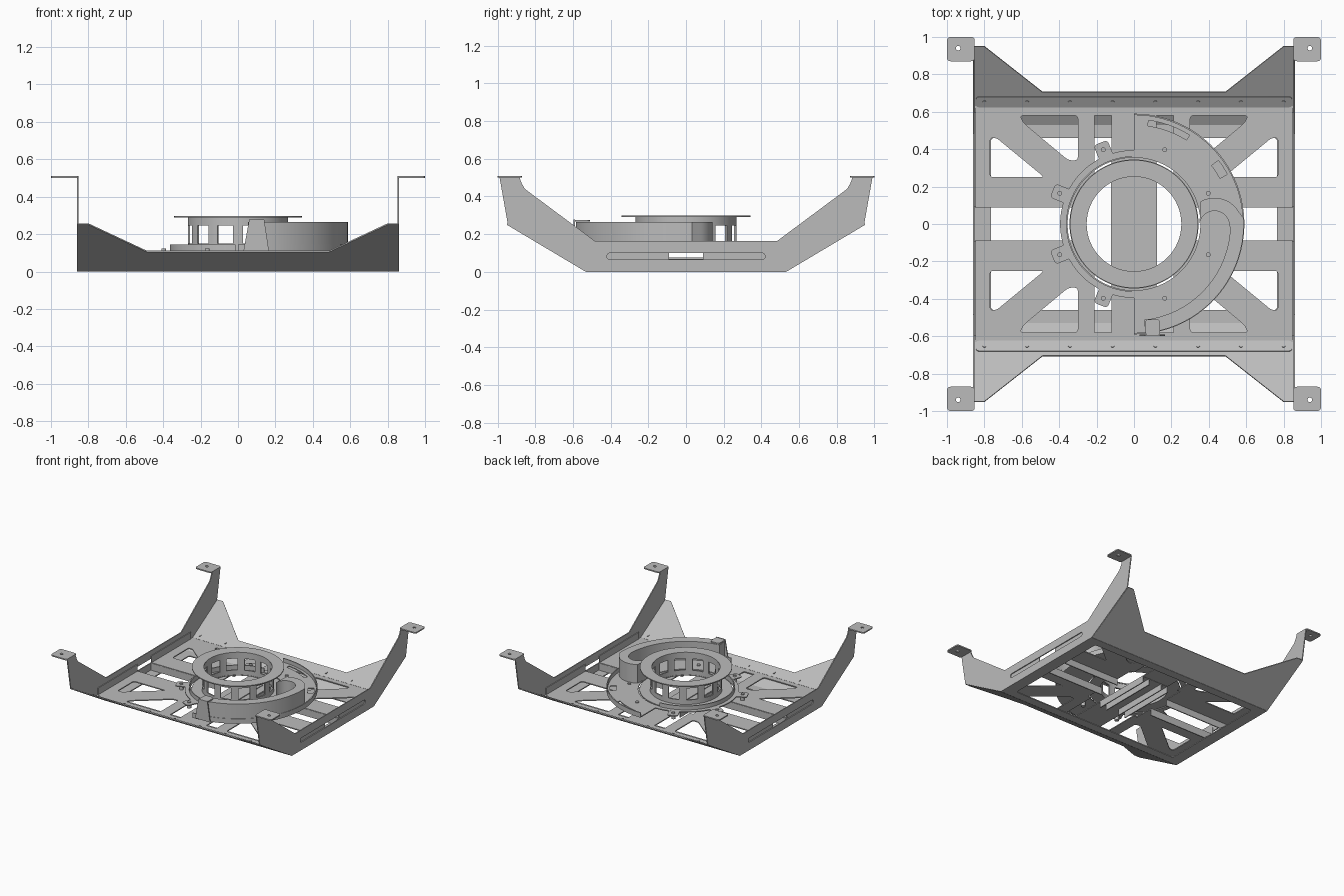
import bpy, bmesh
from math import sin, cos, radians, hypot
from mathutils import Matrix, Vector

cube = bpy.data.objects.get("Cube")
if cube:
    bpy.data.objects.remove(cube)

steel = bpy.data.materials.new("grey_steel")
steel.use_nodes = True
grey = (0.5, 0.5, 0.5, 1)
steel.diffuse_color = grey
steel.node_tree.nodes["Principled BSDF"].inputs["Base Color"].default_value = grey
parts = []


def frame(u, v, origin):
    """Matrix that lays a flat profile along u and v."""
    u, v = Vector(u).normalized(), Vector(v).normalized()
    m = Matrix((u, v, u.cross(v))).transposed().to_4x4()
    m.translation = Vector(origin)
    return m


def plate(name, outline, holes=(), thick=0.008, matrix=None):
    """Flat sheet with holes, extruded evenly about its own plane."""
    curve = bpy.data.curves.new(name, "CURVE")
    curve.dimensions, curve.fill_mode, curve.extrude = "2D", "BOTH", thick / 2
    for loop in [outline, *holes]:
        spline = curve.splines.new("POLY")
        spline.points.add(len(loop) - 1)
        for point, (x, y) in zip(spline.points, loop):
            point.co = (x, y, 0, 1)
        spline.use_cyclic_u = True
    temp = bpy.data.objects.new(name, curve)
    bpy.context.collection.objects.link(temp)
    graph = bpy.context.evaluated_depsgraph_get()
    mesh = bpy.data.meshes.new_from_object(temp.evaluated_get(graph))
    bpy.data.objects.remove(temp)
    bm = bmesh.new()
    bm.from_mesh(mesh)
    bmesh.ops.remove_doubles(bm, verts=bm.verts, dist=0.0001)
    bmesh.ops.recalc_face_normals(bm, faces=bm.faces)
    bm.transform(matrix or Matrix())
    bm.to_mesh(mesh)
    bm.free()
    mesh.name = name
    mesh.materials.clear()
    mesh.materials.append(steel)
    obj = bpy.data.objects.new(name, mesh)
    bpy.context.collection.objects.link(obj)
    parts.append(obj)
    return obj


def level(name, outline, z0, z1, holes=()):
    """Horizontal part between two heights."""
    return plate(name, outline, holes, z1 - z0, Matrix.Translation((0, 0, (z0 + z1) / 2)))


def rect(x0, x1, y0, y1):
    return [(x0, y0), (x1, y0), (x1, y1), (x0, y1)]


def arc(r, a0, a1, cx=0, cy=0):
    n = max(3, int(abs(a1 - a0) / 4))
    angles = [radians(a0 + (a1 - a0) * i / n) for i in range(n + 1)]
    return [(cx + r * cos(a), cy + r * sin(a)) for a in angles]


def circle(r, cx=0, cy=0):
    return arc(r, 0, 360, cx, cy)[:-1]


def sector(r0, r1, a0, a1):
    return arc(r1, a0, a1) + arc(r0, a1, a0)


def slot(x0, x1, y0, y1):
    r = (y1 - y0) / 2
    return arc(r, 90, 270, x0 + r, y0 + r) + arc(r, -90, 90, x1 - r, y0 + r)


def rounded(points, r=0.02):
    """Round each corner of a polygon with a short quadratic curve."""
    result = []
    for i, p in enumerate(points):
        p = Vector(p)
        a, b = Vector(points[i - 1]) - p, Vector(points[(i + 1) % len(points)]) - p
        a = p + a.normalized() * min(r, a.length * 0.4)
        b = p + b.normalized() * min(r, b.length * 0.4)
        for t in (0, 0.33, 0.67, 1):
            result.append(tuple(a * (1 - t) ** 2 + p * 2 * t * (1 - t) + b * t * t))
    return result


def flip(points, sx=1, sy=1):
    return [(x * sx, y * sy) for x, y in points]


# Side walls with raised arms and a long slot
half = [(0.53, 0), (0.945, 0.25), (0.99, 0.505), (0.885, 0.505),
        (0.872, 0.47), (0.855, 0.44), (0.485, 0.165)]
wall = half + [(-y, z) for y, z in reversed(half)]
for s, side in ((1, "left"), (-1, "right")):
    plate(side + "_side_wall", wall, [slot(-0.42, 0.42, 0.065, 0.1)],
          matrix=frame((0, 1, 0), (0, 0, 1), (s * 0.856, 0, 0)))
    # Mounting feet on the arm tips
    for t, end in ((1, "back"), (-1, "front")):
        foot = rounded(rect(0.852, 1.0, 0.87, 1.0), 0.02)
        level(f"{end}_{side}_foot", flip(foot, s, t), 0.5, 0.51,
              [flip(circle(0.012, 0.94, 0.94), s, t)])

# Bottom frame
level("bottom_frame", rect(-0.855, 0.855, -0.53, 0.53), 0, 0.008,
      [rounded(rect(-0.765, 0.765, -0.46, 0.46))])

slope = hypot(0.42, 0.25)
for s, end in ((1, "back"), (-1, "front")):
    # Sloping end sheet with tall corners
    lean = (0, s * 0.42, 0.25)
    sheet = [(0.855, 0), (0.855, slope), (0.8, slope), (0.49, slope * 0.42)]
    sheet += [(-x, v) for x, v in reversed(sheet)]
    plate(end + "_sloping_sheet", sheet, matrix=frame((1, 0, 0), lean, (0, s * 0.53, 0.004)))
    # Folded deck lip bolted to the slope
    lip = frame((1, 0, 0), lean, (0, s * 0.625, 0.068))
    plate(end + "_deck_lip", rounded(rect(-0.845, 0.845, 0, 0.065)), matrix=lip)
    for i in range(8):
        bolt = circle(0.009, -0.8 + i * 1.6 / 7, 0.035)
        plate(end + "_lip_bolt", bolt, thick=0.02, matrix=lip)

    # Deck panel with braced openings
    right = [(0.12, 0.09), (0.12, 0.58), (0.21, 0.58), (0.21, 0.25), (0.24, 0.25),
             (0.24, 0.09), (0.85, 0.09), (0.85, 0.63)]
    outline = [(-x, y) for x, y in reversed(right)] + right
    holes = []
    for m in (1, -1):
        corner = [(0.77, 0.25), (0.77, 0.46), (0.735, 0.46), (0.48, 0.25)]
        inner = [(0.3, 0.58), (0.61, 0.58), (0.59, 0.54), (0.35, 0.34), (0.3, 0.34)]
        holes += [flip(rounded(corner), m, s), flip(rounded(inner), m, s)]
        # Upturned edge beside each wall
        level(end + "_deck_side_flange", rect(m * 0.846, m * 0.852, s * 0.09, s * 0.6), 0.065, 0.125)
        # Stiffening folds under the deck
        level(end + "_deck_fold", rect(m * 0.24, m * 0.85, s * 0.088, s * 0.096), 0.008, 0.065)
    level(end + "_deck", flip(outline, 1, s), 0.062, 0.07, holes)

# Centre bridge beam with ribs
level("bridge_plate", rect(-0.12, 0.12, -0.25, 0.25), 0.06, 0.069)
level("bridge_bar", rect(-0.06, 0.06, -0.24, 0.24), 0.069, 0.075,
      [circle(0.01, 0, y) for y in (-0.18, 0.18)])
for x in (-0.12, -0.06, 0.06, 0.12):
    level("bridge_rib", rect(x - 0.004, x + 0.004, -0.25, 0.25), 0.01, 0.065)

# Stepped turntable base
base = arc(0.59, -90, 90) + arc(0.395, 90, 270)
level("base_disc", base, 0.105, 0.113,
      [circle(0.355), sector(0.53, 0.56, 58, 82), sector(0.52, 0.565, 28, 37)])
level("base_outer_lip", sector(0.582, 0.59, -90, 90), 0.113, 0.145)
level("base_inner_lip", sector(0.355, 0.363, 92, 268), 0.113, 0.145)

# Standoff bolts and left mounting tabs
for i in range(8):
    a = radians(22.5 + 45 * i)
    x, y = 0.43 * cos(a), 0.43 * sin(a)
    level("standoff", circle(0.016, x, y), 0.07, 0.105)
    level("standoff_bolt", circle(0.013, x, y), 0.113, 0.122)
    if x < 0:
        turn = Matrix.Translation((0, 0, 0.109)) @ Matrix.Rotation(a, 4, "Z")
        plate("mounting_tab", rounded(rect(0.37, 0.47, -0.04, 0.04)), thick=0.0078, matrix=turn)

# Windowed drum and top ring
level("drum_foot_ring", circle(0.345), 0.105, 0.113, [circle(0.255)])
level("drum_lower_band", circle(0.268), 0.113, 0.15, [circle(0.257)])
level("drum_upper_band", circle(0.268), 0.245, 0.29, [circle(0.257)])
for i in range(12):
    level("drum_post", sector(0.257, 0.268, i * 30 - 6, i * 30 + 6), 0.15, 0.245)
level("top_ring", circle(0.342), 0.29, 0.298, [circle(0.253)])

# Curved cable guide with hooked end
guide = (arc(0.587, -84, 3) + arc(0.15, 35, 120, 0.43, -0.01)
         + arc(0.08, 180, 0, 0.43, -0.01) + arc(0.515, -2, -84))
level("cable_guide", guide, 0.113, 0.265)

# Tapered cable bracket
taper = [(0.03, 0.113), (0.165, 0.113), (0.14, 0.278), (0.06, 0.278)]
plate("bracket_plate", taper, matrix=frame((1, 0, 0), (0, 0, 1), (0, -0.594, 0)))
level("bracket_cap", rounded(rect(0.06, 0.14, -0.595, -0.51)), 0.266, 0.276)

# Smooth the round walls while keeping edges crisp
bpy.ops.object.select_all(action="DESELECT")
for obj in parts:
    obj.select_set(True)
bpy.context.view_layer.objects.active = parts[0]
bpy.ops.object.shade_smooth_by_angle(angle=radians(30))
